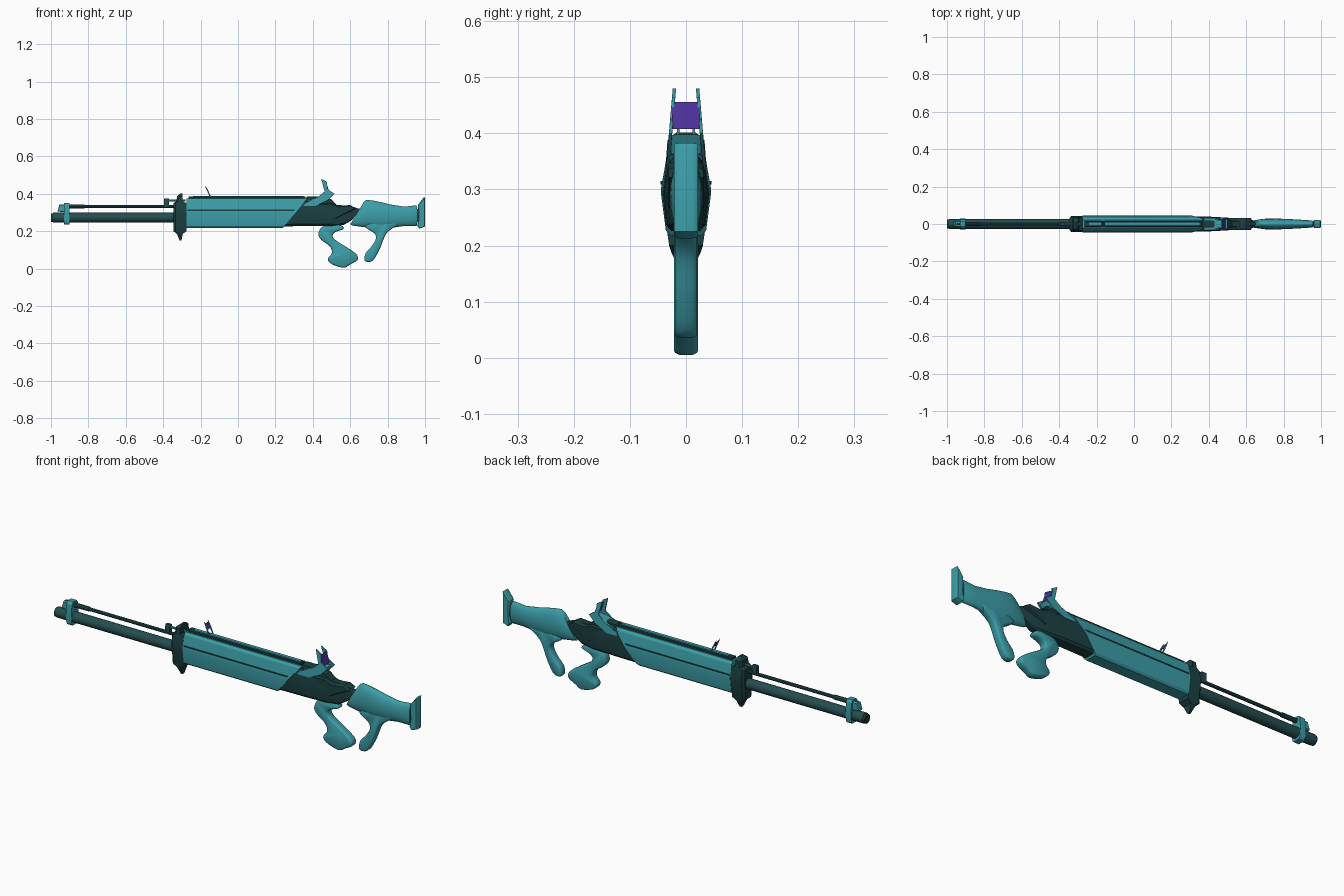
import bpy, bmesh, math
from mathutils import Vector

if "Cube" in bpy.data.objects:
    bpy.data.objects.remove(bpy.data.objects["Cube"])


def material(name, rgb):
    m = bpy.data.materials.new(name)
    m.diffuse_color = (*rgb, 1)
    m.use_nodes = True
    m.node_tree.nodes["Principled BSDF"].inputs["Base Color"].default_value = m.diffuse_color
    return m


TEAL = material("teal", (0.045, 0.34, 0.39))
DARK = material("dark", (0.011, 0.05, 0.053))
STEEL = material("steel", (0.018, 0.075, 0.08))
PURPLE = material("purple", (0.075, 0.03, 0.32))


def loft(name, rings, mat, angle=30):
    """Skin a list of equal-length point rings and cap both ends."""
    bm = bmesh.new()
    vs = [[bm.verts.new(p) for p in r] for r in rings]
    n = len(vs[0])
    for a, b in zip(vs, vs[1:]):
        for i in range(n):
            j = (i + 1) % n
            bm.faces.new((a[i], a[j], b[j], b[i]))
    bm.faces.new(vs[0])
    bm.faces.new(vs[-1])
    bmesh.ops.recalc_face_normals(bm, faces=bm.faces)
    me = bpy.data.meshes.new(name)
    bm.to_mesh(me)
    bm.free()
    ob = bpy.data.objects.new(name, me)
    bpy.context.collection.objects.link(ob)
    me.materials.append(mat)
    bpy.ops.object.select_all(action='DESELECT')
    ob.select_set(True)
    bpy.context.view_layer.objects.active = ob
    bpy.ops.object.shade_smooth_by_angle(angle=math.radians(angle))
    return ob


def spline(pts, steps=4):
    """Closed Catmull-Rom curve through 2D points."""
    out, n = [], len(pts)
    for i in range(n):
        a, b, c, d = (Vector(pts[(i + k) % n]) for k in (-1, 0, 1, 2))
        for s in range(steps):
            t = s / steps
            out.append(0.5 * (2 * b + (c - a) * t + (2 * a - 5 * b + 4 * c - d) * t * t
                              + (3 * b - a - 3 * c + d) * t ** 3))
    return out


def inset(pts, d):
    """Move a closed 2D outline inwards by d."""
    pts = [Vector(p) for p in pts]
    n = len(pts)
    area = sum(pts[i].x * pts[(i + 1) % n].y - pts[(i + 1) % n].x * pts[i].y for i in range(n))
    s = 1 if area > 0 else -1
    out = []
    for i, p in enumerate(pts):
        t = (pts[(i + 1) % n] - pts[i - 1]).normalized()
        out.append(p + Vector((-t.y, t.x)) * d * s)
    return out


def plate(name, pts, half, edge, mat, smooth=False, angle=30, y=0.0):
    """Side profile in x, z given thickness 2*half with softened rims."""
    o = spline(pts) if smooth else pts
    layers = [(-half, edge), (-half * .9, edge * .5), (-half * .55, 0),
              (half * .55, 0), (half * .9, edge * .5), (half, edge)]
    rings = [[(p.x, y + ly, p.y) for p in inset(o, d)] for ly, d in layers]
    return loft(name, rings, mat, angle)


def slanted(xlo, zlo, xhi, zhi, hw, section):
    """Cross-section of (y, z) unit points, leaning from bottom x to top x."""
    return [(xlo + (xhi - xlo) * v, hw * u, zlo + (zhi - zlo) * v) for u, v in section]


def both(half):
    return half + [(-u, v) for u, v in reversed(half)]


def tube(name, x0, x1, z, r, mat, n=16):
    ring = lambda x: [(x, r * math.cos(2 * math.pi * i / n), z + r * math.sin(2 * math.pi * i / n))
                      for i in range(n)]
    return loft(name, [ring(x0), ring(x1)], mat, 35)


def box(name, x0, x1, z0, z1, hw, mat):
    return loft(name, [slanted(x, z0, x, z1, hw, both([(.75, 0), (1, .2), (1, .8), (.75, 1)]))
                       for x in (x0, x1)], mat)


ROUND = [(math.cos(2 * math.pi * i / 20), .5 + .5 * math.sin(2 * math.pi * i / 20)) for i in range(20)]
FACET = both([(.6, 0), (.85, .08), (1, .5), (.8, .9), (.45, 1)])
GUARD = both([(.62, 0), (.8, .06), (1, .5), (.97, .58), (.72, .93), (.5, 1)])

# Barrel, muzzle and the thin rod above it
tube("barrel", -.99, -.25, .273, .026, STEEL)
tube("muzzle", -1.0, -.95, .272, .0235, DARK)
tube("upper_rod", -.94, -.28, .333, .0085, STEEL, 10)
tube("rod_sleeve", -.95, -.82, .333, .0115, STEEL, 10)

# Band tying rod and barrel, with its front block
loft("barrel_band", [slanted(x, .236, x, .352, .029, FACET) for x in (-.93, -.9)], TEAL)
plate("front_block", [(-.965, .305), (-.955, .342), (-.90, .345), (-.90, .30)], .014, .003, TEAL)

# Gas fitting in front of the collar
tube("fitting_rod", -.39, -.28, .364, .006, TEAL, 10)
box("fitting_post", -.395, -.37, .33, .376, .01, STEEL)

# Collar with upper and lower fins, stacked in z: (z, x0, x1, half width)
rows = [(.15, -.312, -.302, .008), (.185, -.326, -.296, .025), (.20, -.345, -.276, .03),
        (.29, -.345, -.274, .043), (.31, -.345, -.274, .043), (.35, -.345, -.276, .036),
        (.36, -.33, -.295, .035), (.388, -.325, -.297, .033), (.402, -.308, -.297, .017)]
loft("collar", [[(a, -w * .7, z), (a + .01, -w, z), (b, -w, z), (b, w, z), (a + .01, w, z), (a, w * .7, z)]
                for z, a, b, w in rows], DARK)

# Faceted handguard with a slanted rear end, plus top rail and side seams
loft("handguard", [slanted(-.275, .218, -.275, .374, .045, GUARD),
                   slanted(.24, .218, .37, .374, .045, GUARD)], TEAL)
box("top_rail", -.265, .36, .37, .386, .017, DARK)
box("rail_cover", -.24, .35, .378, .389, .011, TEAL)
for side in (-1, 1):
    loft("seam_left" if side < 0 else "seam_right",
         [[(x, side * .040, z) for x, z in ((-.27, .309), (.3, .309), (.305, .315), (-.27, .315))],
          [(x, side * .0455, z) for x, z in ((-.27, .309), (.3, .309), (.305, .315), (-.27, .315))]], DARK)

# Dark receiver tapering towards the stock
loft("receiver", [slanted(*r, FACET) for r in (
    (.2, .226, .33, .362, .043), (.40, .227, .42, .36, .039), (.50, .228, .50, .343, .034),
    (.565, .233, .60, .335, .022), (.61, .26, .655, .318, .013))], DARK)
plate("receiver_cheek", [(.36, .30), (.40, .345), (.50, .35), (.54, .335), (.60, .34), (.63, .32),
                         (.57, .29), (.52, .265)], .031, .005, DARK)
plate("receiver_top", [(.34, .35), (.37, .385), (.44, .385), (.50, .37), (.53, .335), (.40, .33)],
      .02, .003, DARK)

# Rear sight: two leaning wings, base and purple pane
for side, label in ((-1, "left"), (1, "right")):
    wing = plate("sight_wing_" + label,
                 [(.445, .48), (.475, .464), (.478, .425), (.515, .40), (.48, .365), (.415, .335),
                  (.35, .335), (.36, .352), (.43, .385), (.463, .412)], .003, .001, TEAL)
    for v in wing.data.vertices:
        v.co.y += side * (.033 - (v.co.z - .335) * .085)
plate("sight_base", [(.37, .36), (.45, .393), (.50, .398), (.48, .362)], .027, .002, TEAL)
loft("rear_sight_pane", [[(x, y, z) for x, z in ((.484, .408), (.489, .408), (.473, .456), (.468, .456))]
                         for y in (-.025, .025)], PURPLE)

# Front sight: small leaning frame with a purple pane
for side, label in ((-1, "left"), (1, "right")):
    plate("front_sight_arm_" + label, [(-.152, .385), (-.145, .385), (-.16, .42), (-.176, .447), (-.167, .42)],
          .002, .0005, TEAL, y=side * .014)
loft("front_sight_pane", [[(x, y, z) for x, z in ((-.162, .412), (-.159, .412), (-.172, .437), (-.175, .437))]
                          for y in (-.014, .014)], PURPLE)

# Rounded stock and its curved rear leg
loft("stock", [slanted(*r, ROUND) for r in (
    (.60, .236, .675, .36, .014), (.615, .23, .69, .368, .021), (.67, .222, .72, .364, .028),
    (.75, .215, .77, .354, .029), (.82, .218, .82, .342, .027), (.89, .228, .89, .331, .023),
    (.95, .227, .95, .338, .019), (.957, .23, .957, .335, .017))], TEAL, 50)
plate("stock_leg", [(.86, .245), (.795, .19), (.76, .11), (.727, .05), (.70, .035), (.677, .045), (.683, .083),
                    (.715, .12), (.737, .16), (.728, .19), (.68, .228), (.77, .265)], .02, .007, TEAL, True, 60)

# Butt plate
plate("butt_plate", [(.962, .34), (.995, .383), (1.0, .375), (1.0, .225), (.97, .213), (.958, .23), (.965, .27)],
      .021, .004, TEAL)
box("butt_joint", .94, .975, .25, .32, .012, DARK)

# Hooked pistol grip
plate("grip", [(.43, .185), (.455, .226), (.54, .235), (.565, .213), (.512, .19), (.515, .158), (.585, .112),
               (.635, .075), (.638, .045), (.60, .022), (.565, .005), (.505, .022), (.48, .05), (.502, .085),
               (.49, .12), (.447, .152)], .021, .007, TEAL, True, 60)
